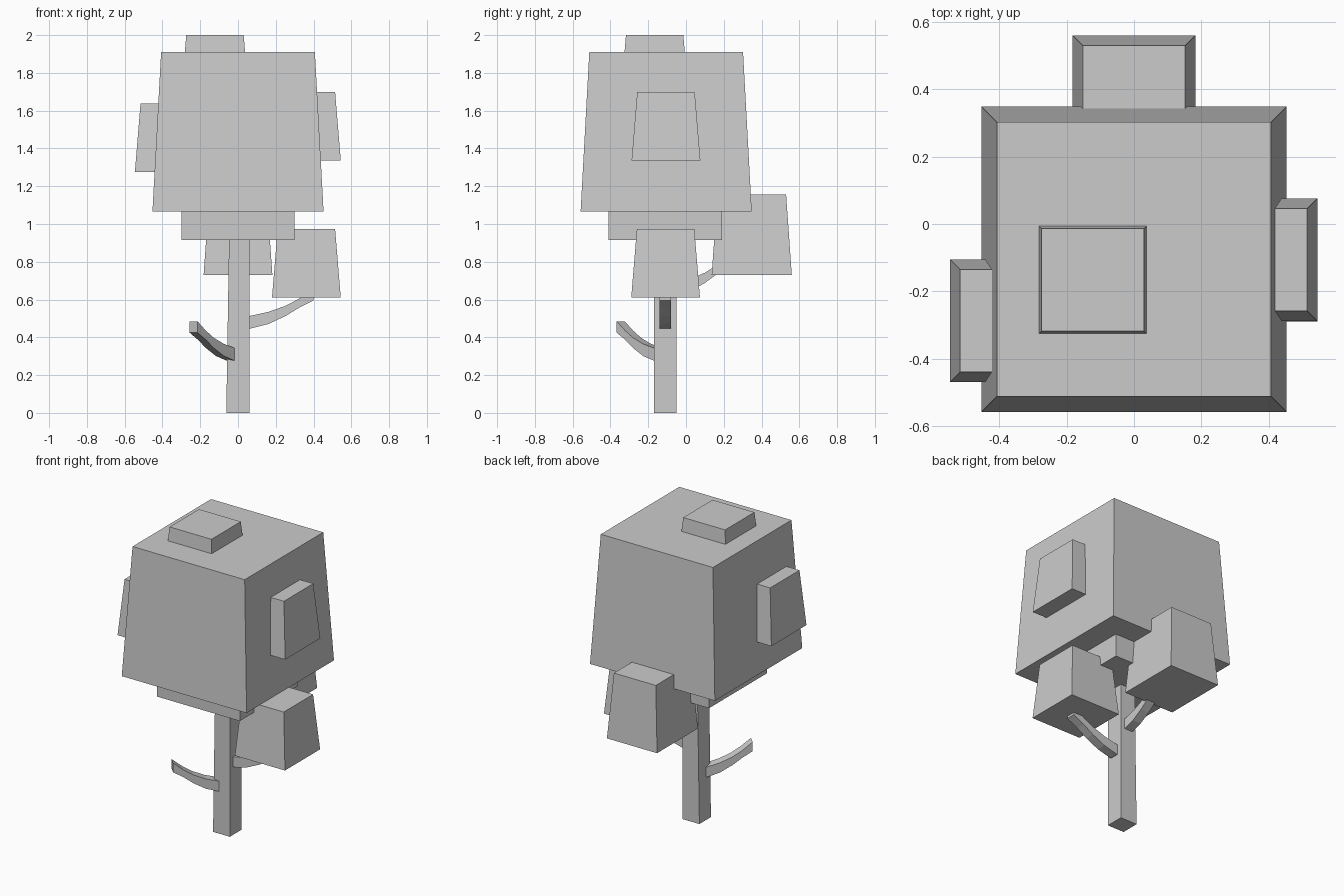
import bpy, bmesh
from math import cos, sin, radians
from mathutils import Vector

if "Cube" in bpy.data.objects:
    bpy.data.objects.remove(bpy.data.objects["Cube"])


def loft(name, rings):
    """Skin a list of four-point rings and cap both ends."""
    bm = bmesh.new()
    loops = [[bm.verts.new(p) for p in ring] for ring in rings]
    for a, b in zip(loops, loops[1:]):
        for i in range(4):
            j = (i + 1) % 4
            bm.faces.new((a[i], a[j], b[j], b[i]))
    bm.faces.new(loops[0][::-1])
    bm.faces.new(loops[-1])
    bmesh.ops.recalc_face_normals(bm, faces=bm.faces)
    mesh = bpy.data.meshes.new(name)
    bm.to_mesh(mesh)
    bm.free()
    obj = bpy.data.objects.new(name, mesh)
    bpy.context.collection.objects.link(obj)
    return obj


def rect(x0, x1, y0, y1, z):
    return [(x0, y0, z), (x1, y0, z), (x1, y1, z), (x0, y1, z)]


def block(name, cx, cy, z0, z1, hx, hy, inset):
    """Leaf block, narrower at the top by inset on every side."""
    return loft(name, [
        rect(cx - hx, cx + hx, cy - hy, cy + hy, z0),
        rect(cx - hx + inset, cx + hx - inset, cy - hy + inset, cy + hy - inset, z1)])


# Trunk, with its left side leaning in
TY = -0.11
loft("trunk", [rect(-0.062, 0.06, TY - 0.06, TY + 0.06, 0),
               rect(-0.046, 0.06, TY - 0.06, TY + 0.06, 1.0)])

# Crown and the plain block under it
block("crown", 0, -0.105, 1.065, 1.91, 0.453, 0.453, 0.046)
block("crown_base", 0, TY, 0.915, 1.10, 0.30, 0.30, 0)

# Small leaf blocks
S, T = 0.182, 0.03
block("crown_top_leaves", -0.122, -0.166, 1.635, 2.0, S, S, T)
block("crown_right_leaves", 0.362, -0.106, 1.337, 1.70, S, S, T)
block("crown_left_leaves", -0.364, -0.287, 1.275, 1.638, S, S, T)
block("right_branch_leaves", 0.362, -0.108, 0.61, 0.974, S, S, T)
block("back_branch_leaves", 0, 0.348, 0.73, 1.155, S, 0.212, T)

# Upcurved branches: (distance, lower z, upper z) from the trunk centre
CURVE = [(0.02, 0, 0.065), (0.06, 0.003, 0.07), (0.135, 0.026, 0.09),
         (0.21, 0.068, 0.122), (0.27, 0.112, 0.16), (0.333, 0.15, 0.21)]


def branch(name, angle, z, stretch=1.0):
    out = Vector((cos(radians(angle)), sin(radians(angle)), 0))
    side = Vector((-out.y, out.x, 0)) * 0.03
    rings = []
    for d, lo, hi in CURVE:
        c = Vector((0, TY, z)) + out * (d * stretch)
        low, high = Vector((0, 0, lo)), Vector((0, 0, hi))
        rings.append([c - side + low, c + side + low, c + side + high, c - side + high])
    return loft(name, rings)


branch("front_left_branch", 225, 0.275)
branch("right_branch", 0, 0.445, 1.2)
branch("back_branch", 90, 0.62)
